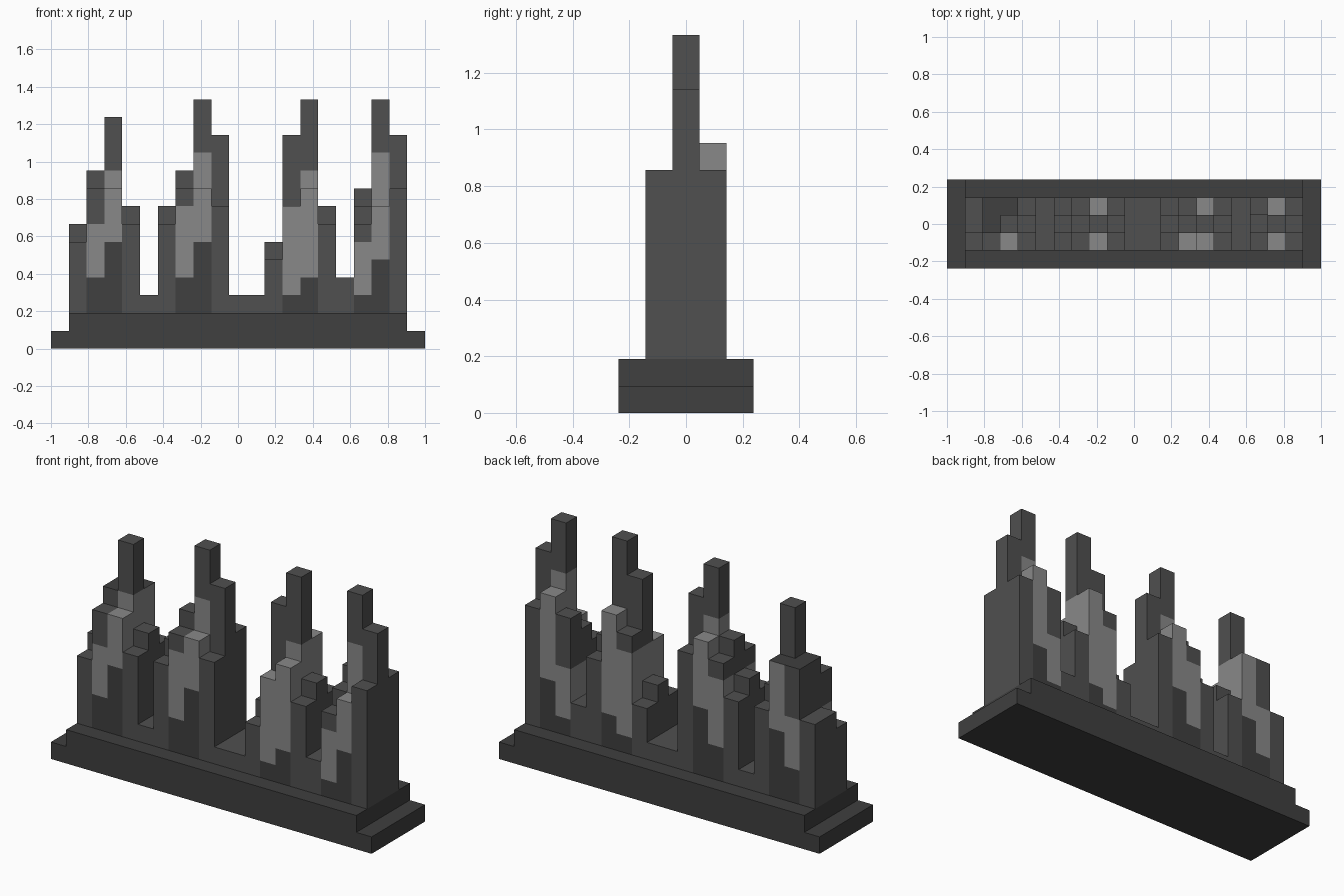
import bpy, bmesh
from mathutils import Vector

if "Cube" in bpy.data.objects:
    bpy.data.objects.remove(bpy.data.objects["Cube"])

U = 2 / 21  # one block

def material(name, v):
    m = bpy.data.materials.new(name)
    m.diffuse_color = (v, v, v, 1)
    m.use_nodes = True
    m.node_tree.nodes["Principled BSDF"].inputs["Base Color"].default_value = m.diffuse_color
    return m

MATS = [material("dark_stone", 0.05), material("grey_stone", 0.08), material("light_stone", 0.25)]
DARK, GREY, LIGHT = 0, 1, 2

# Block heights per column 1..19 for the front, middle and back rows
FRONT = [6, 9, 9, 7, 3, 7, 9, 9, 8, 3, 3, 5, 8, 9, 7, 4, 7, 8, 9]
MID = [7, 10, 13, 8, 3, 8, 10, 14, 12, 3, 3, 6, 12, 14, 8, 4, 8, 14, 12]
BACK = [7, 10, 10, 7, 3, 7, 9, 10, 9, 3, 3, 5, 9, 10, 7, 4, 9, 10, 9]
# Painted columns: dark below the first level, light up to the second
BANDS = {2: (4, 7), 3: (6, 10), 7: (4, 8), 8: (6, 11),
         13: (3, 8), 14: (4, 10), 17: (3, 6), 18: (5, 11)}
DARK_TOPS = {(2, 2), (2, 3), (3, 3)}

def shade(i, k):
    if i not in BANDS:
        return GREY
    lo, hi = BANDS[i]
    return DARK if k < lo else LIGHT if k < hi else GREY

# Blocks grouped by part
parts = {"stepped_base": {}}
for j in range(5):
    for i in range(21):
        parts["stepped_base"][i, j, 0] = DARK
        if 0 < i < 20:
            parts["stepped_base"][i, j, 1] = DARK
GROUPS = {"left_tower": (1, 5), "centre_left_tower": (6, 10),
          "centre_right_tower": (11, 15), "right_tower": (16, 19)}
for name, (a, b) in GROUPS.items():
    parts[name] = {(i, j, k): shade(i, k)
                   for i in range(a, b + 1)
                   for j, row in enumerate((FRONT, MID, BACK), 1)
                   for k in range(2, row[i - 1])}
solid = set().union(*parts.values())

def build(name, blocks):
    """Skin the blocks with their exposed faces only."""
    bm = bmesh.new()
    for (i, j, k), colour in blocks.items():
        centre = Vector((i - 10, j - 2, k + 0.5))
        for axis in range(3):
            for s in (-1, 1):
                n = Vector((0, 0, 0))
                n[axis] = s
                if (i + int(n.x), j + int(n.y), k + int(n.z)) in solid:
                    continue
                u, v = Vector((0, 0, 0)), Vector((0, 0, 0))
                u[(axis + 1) % 3] = 0.5
                v[(axis + 2) % 3] = 0.5 * s
                c = centre + n * 0.5
                f = bm.faces.new([bm.verts.new(p * U) for p in
                                  (c - u - v, c + u - v, c + u + v, c - u + v)])
                top = axis == 2 and s == 1 and (i, j) in DARK_TOPS
                f.material_index = DARK if top else colour
    bmesh.ops.remove_doubles(bm, verts=bm.verts, dist=0.001)
    bmesh.ops.dissolve_limit(bm, angle_limit=0.01, verts=bm.verts, edges=bm.edges,
                             delimit={'MATERIAL'})
    me = bpy.data.meshes.new(name)
    bm.to_mesh(me)
    bm.free()
    for m in MATS:
        me.materials.append(m)
    bpy.context.collection.objects.link(bpy.data.objects.new(name, me))

for name, blocks in parts.items():
    build(name, blocks)
